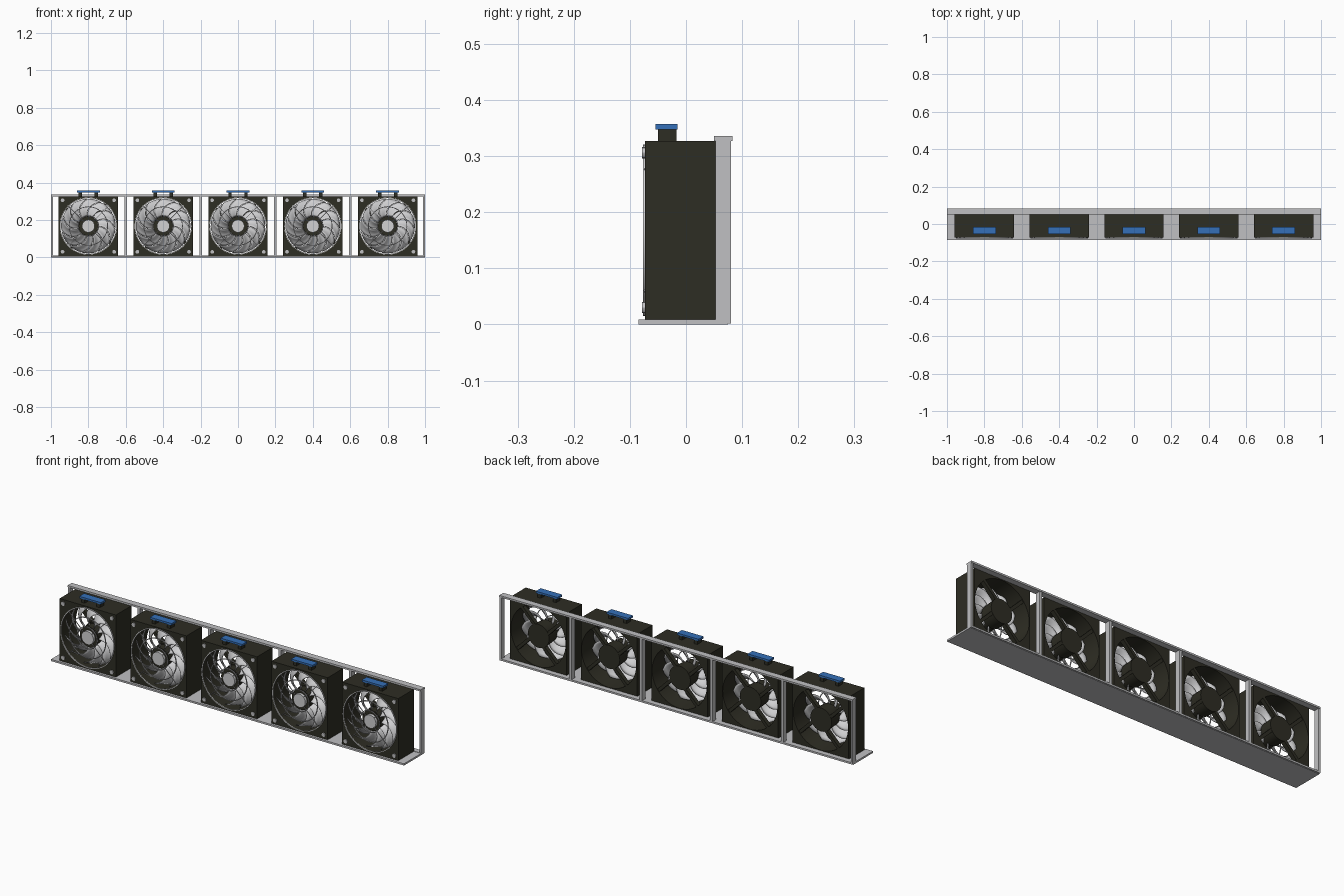
import bpy, bmesh
from math import sin, cos, pi, tau
from mathutils import Matrix, Vector

cube = bpy.data.objects.get("Cube")
if cube:
    bpy.data.objects.remove(cube)


def material(name, rgb):
    m = bpy.data.materials.new(name)
    m.use_nodes = True
    m.diffuse_color = (*rgb, 1)
    m.node_tree.nodes["Principled BSDF"].inputs["Base Color"].default_value = (*rgb, 1)
    return m


DARK = material("dark_casing", (0.027, 0.026, 0.017))
GREY = material("rack_grey", (0.53, 0.53, 0.54))
SILVER = material("blade_silver", (0.64, 0.64, 0.65))
BLUE = material("grip_blue", (0.035, 0.16, 0.48))


def finish(name, bm, mat, smooth=False):
    bmesh.ops.recalc_face_normals(bm, faces=bm.faces)
    me = bpy.data.meshes.new(name)
    bm.to_mesh(me)
    bm.free()
    me.materials.append(mat)
    ob = bpy.data.objects.new(name, me)
    bpy.context.collection.objects.link(ob)
    if smooth:
        bpy.ops.object.select_all(action='DESELECT')
        ob.select_set(True)
        bpy.context.view_layer.objects.active = ob
        bpy.ops.object.shade_smooth_by_angle()
    return ob


def add_box(bm, x, y, z):
    size = [b - a for a, b in (x, y, z)]
    mid = Vector([(a + b) / 2 for a, b in (x, y, z)])
    bmesh.ops.create_cube(bm, size=1, matrix=Matrix.Translation(mid) @ Matrix.Diagonal((*size, 1)))


def box(name, mat, x, y, z):
    bm = bmesh.new()
    add_box(bm, x, y, z)
    return finish(name, bm, mat)


def add_disc(bm, r, y0, y1, cx=0, cz=0, n=32, r2=None):
    # cylinder along y
    bmesh.ops.create_cone(bm, cap_ends=True, segments=n, radius1=r, radius2=r if r2 is None else r2,
                          depth=y1 - y0, matrix=Matrix.Translation((cx, (y0 + y1) / 2, cz))
                          @ Matrix.Rotation(-pi / 2, 4, 'X'))


def add_ring(bm, loops):
    # revolve a closed list of outline functions: angle -> (x, y, z)
    n = 48
    rows = [[bm.verts.new(f(tau * i / n)) for i in range(n)] for f in loops]
    for a, b in zip(rows, rows[1:] + rows[:1]):
        for i in range(n):
            j = (i + 1) % n
            bm.faces.new((a[i], a[j], b[j], b[i]))


def circle(r, y):
    return lambda t: (r * cos(t), y, r * sin(t))


def square(h, y):
    def point(t):
        k = h / max(abs(cos(t)), abs(sin(t)))
        return (k * cos(t), y, k * sin(t))
    return point


# Rack: base shelf, top rail and uprights
box("base_shelf", GREY, (-1, 1), (-0.085, 0.075), (0, 0.009))
box("top_rail", GREY, (-1, 1), (0.05, 0.083), (0.327, 0.336))
box("bottom_rail", GREY, (-1, 1), (0.053, 0.08), (0.002, 0.011))
for i, x in enumerate((-0.995, -0.6, -0.2, 0.2, 0.6, 0.995)):
    w = 0.005 if abs(x) > 0.9 else 0.007
    box(f"upright_{i + 1}", GREY, (x - w, x + w), (0.053, 0.08), (0.002, 0.33))

parts = []
HALF, CZ = 0.159, 0.168

# Square casing with a round duct
bm = bmesh.new()
add_ring(bm, [square(HALF, -0.073), square(HALF, 0.053), circle(0.155, 0.053), circle(0.152, -0.073)])
parts.append(finish("fan_casing", bm, DARK, True))

# Rear motor with slanted struts
bm = bmesh.new()
add_disc(bm, 0.056, -0.02, 0.05, r2=0.06)
for k in range(4):
    turn = Matrix.Rotation(tau * k / 4 + pi / 4, 4, 'Y') @ Matrix.Translation((0, 0, 0.018))
    strut = bmesh.ops.create_cube(bm, size=1, matrix=turn @ Matrix.Translation((0.104, 0.038, 0))
                                  @ Matrix.Diagonal((0.108, 0.022, 0.016, 1)))
parts.append(finish("motor_and_struts", bm, DARK, True))

# Rotor: hub and swept blades
bm = bmesh.new()
add_disc(bm, 0.052, -0.062, -0.02)
parts.append(finish("rotor_hub", bm, DARK, True))

bm = bmesh.new()
BLADES, NR, NC = 11, 7, 4
for k in range(BLADES):
    grid = []
    for i in range(NR + 1):
        t = i / NR
        r = 0.05 + 0.096 * t
        row = []
        for j in range(NC + 1):
            c = j / NC
            a = tau * k / BLADES - 0.65 * t * t + 0.52 * c
            y = -0.058 + 0.04 * c + 0.008 * sin(pi * c)
            row.append(bm.verts.new((r * cos(a), y, r * sin(a))))
        grid.append(row)
    for a, b in zip(grid, grid[1:]):
        for j in range(NC):
            bm.faces.new((a[j], a[j + 1], b[j + 1], b[j]))
blades = finish("fan_blades", bm, SILVER, True)
thick = blades.modifiers.new("thickness", 'SOLIDIFY')
thick.thickness = 0.003
parts.append(blades)

# Front cap and guard rings with spokes
bm = bmesh.new()
add_disc(bm, 0.034, -0.076, -0.06, n=24)
for r in (0.055, 0.103, 0.151):
    add_ring(bm, [circle(r - 0.002, -0.077), circle(r + 0.002, -0.077),
                  circle(r + 0.002, -0.073), circle(r - 0.002, -0.073)])
for k in range(4):
    bmesh.ops.create_cube(bm, size=1, matrix=Matrix.Rotation(tau * (k + 0.5) / 4, 4, 'Y')
                          @ Matrix.Translation((0.094, -0.0735, 0))
                          @ Matrix.Diagonal((0.122, 0.003, 0.003, 1)))
parts.append(finish("front_guard", bm, SILVER, True))

# Corner screws
bm = bmesh.new()
for sx in (-1, 1):
    for sz in (-1, 1):
        add_disc(bm, 0.01, -0.078, -0.073, sx * 0.138, sz * 0.138, n=12)
parts.append(finish("corner_screws", bm, GREY, True))

# Carry handle: dark feet and blue grip
bm = bmesh.new()
for s in (-1, 1):
    add_box(bm, sorted((s * 0.034, s * 0.052)), (-0.05, -0.017), (HALF, 0.18))
parts.append(finish("handle_feet", bm, DARK))
parts.append(box("handle_grip", BLUE, (-0.061, 0.061), (-0.054, -0.015), (0.179, 0.189)))

# Five identical fans side by side
for n in range(5):
    for p in parts:
        ob = p if n == 0 else p.copy()
        if n:
            bpy.context.collection.objects.link(ob)
        ob.location = (0.4 * (n - 2), 0, CZ)
        ob.name = f"{p.name.split('.')[0].removesuffix('_1')}_{n + 1}"
